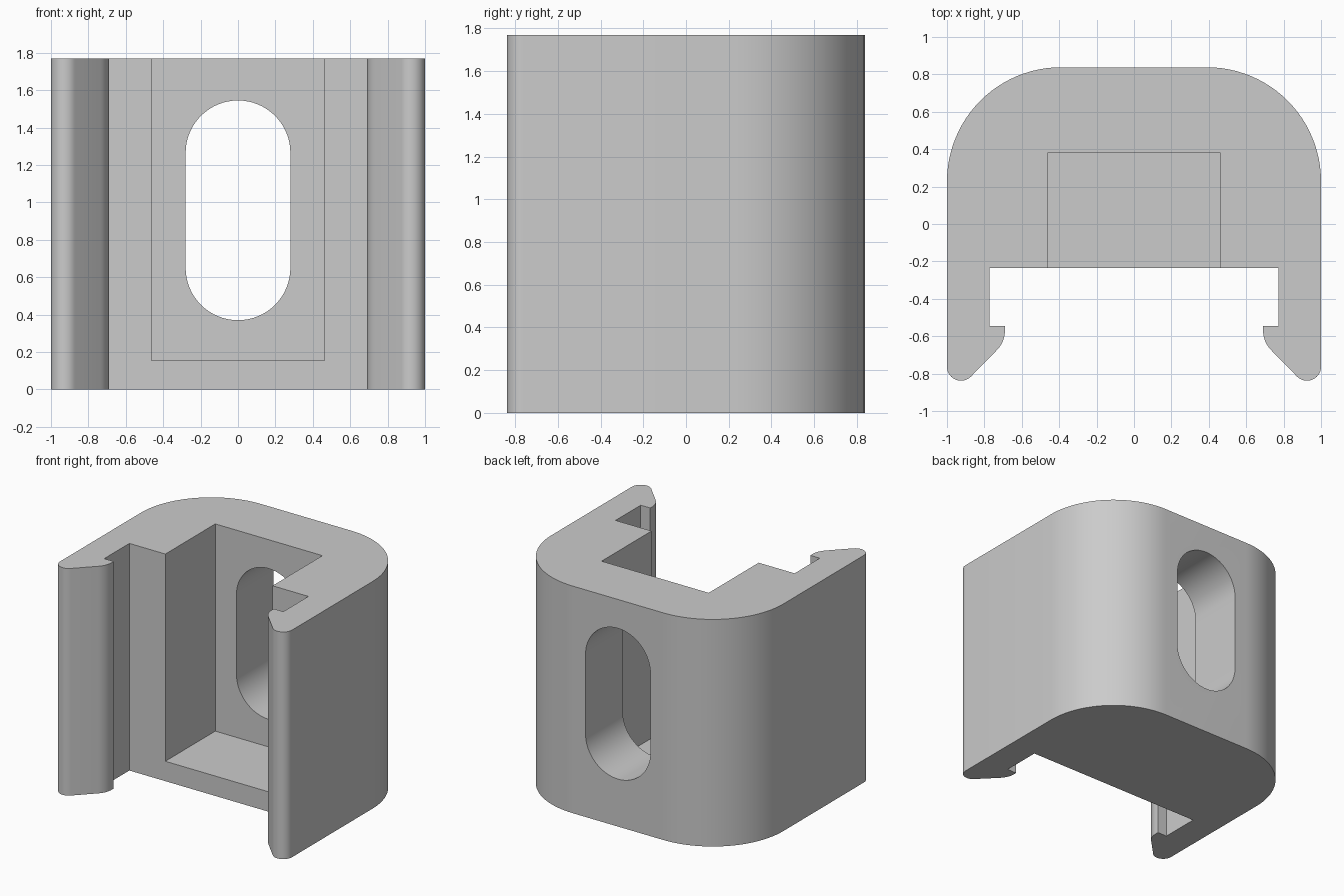
import bpy, bmesh
from math import cos, sin, radians, pi
from mathutils import Matrix, Vector

cube = bpy.data.objects.get("Cube")
if cube:
    bpy.data.objects.remove(cube, do_unlink=True)

HEIGHT = 1.77

grey = bpy.data.materials.new("light grey plastic")
grey.use_nodes = True
colour = (0.6, 0.6, 0.6, 1)
grey.diffuse_color = colour
grey.node_tree.nodes["Principled BSDF"].inputs["Base Color"].default_value = colour


def arc(cx, cy, r, start, end, steps):
    """Points along a circular arc, angles in degrees."""
    angles = [radians(start + (end - start) * i / steps) for i in range(steps + 1)]
    return [(cx + r * cos(a), cy + r * sin(a)) for a in angles]


def prism(name, outline, depth, matrix=Matrix()):
    """Extrude a 2D outline along its normal, then place it."""
    bm = bmesh.new()
    face = bm.faces.new([bm.verts.new((x, y, 0)) for x, y in outline])
    moved = bmesh.ops.extrude_face_region(bm, geom=[face])["geom"]
    bmesh.ops.translate(bm, vec=Vector((0, 0, depth)),
                        verts=[v for v in moved if isinstance(v, bmesh.types.BMVert)])
    bmesh.ops.recalc_face_normals(bm, faces=bm.faces)
    bm.transform(matrix)
    mesh = bpy.data.meshes.new(name)
    bm.to_mesh(mesh)
    bm.free()
    mesh.materials.append(grey)
    obj = bpy.data.objects.new(name, mesh)
    bpy.context.collection.objects.link(obj)
    return obj


# Clip body: right half of the plan outline, mirrored into a full loop
half = arc(0.39, 0.228, 0.61, 90, 0, 24)               # rounded back corner
half += arc(0.925, -0.763, 0.075, 0, -135, 14)         # rounded arm tip
half += arc(0.84, -0.569, 0.15, 225, 180, 8)           # hook nose
half += [(0.69, -0.545), (0.772, -0.545), (0.772, -0.235)]
outline = half + [(-x, y) for x, y in reversed(half)]
body = prism("clip_body", outline, HEIGHT)

# Pocket, open at the front and the top
w = 0.462
pocket = prism("pocket_cutter", [(-w, -0.4), (w, -0.4), (w, 0.38), (-w, 0.38)],
               2, Matrix.Translation((0, 0, 0.155)))

# Rounded slot through the back wall
slot_outline = arc(0, 1.265, 0.28, 0, 180, 32) + arc(0, 0.65, 0.28, 180, 360, 32)
slot = prism("slot_cutter", slot_outline, 1.5,
             Matrix.Translation((0, 1.2, 0)) @ Matrix.Rotation(pi / 2, 4, "X"))

bpy.ops.object.select_all(action="DESELECT")
body.select_set(True)
bpy.context.view_layer.objects.active = body
for cutter in (pocket, slot):
    cut = body.modifiers.new(cutter.name, "BOOLEAN")
    cut.operation = "DIFFERENCE"
    cut.solver = "EXACT"
    cut.object = cutter
    bpy.ops.object.modifier_apply(modifier=cut.name)
    bpy.data.objects.remove(cutter, do_unlink=True)

bpy.ops.object.shade_smooth_by_angle(angle=radians(30))
